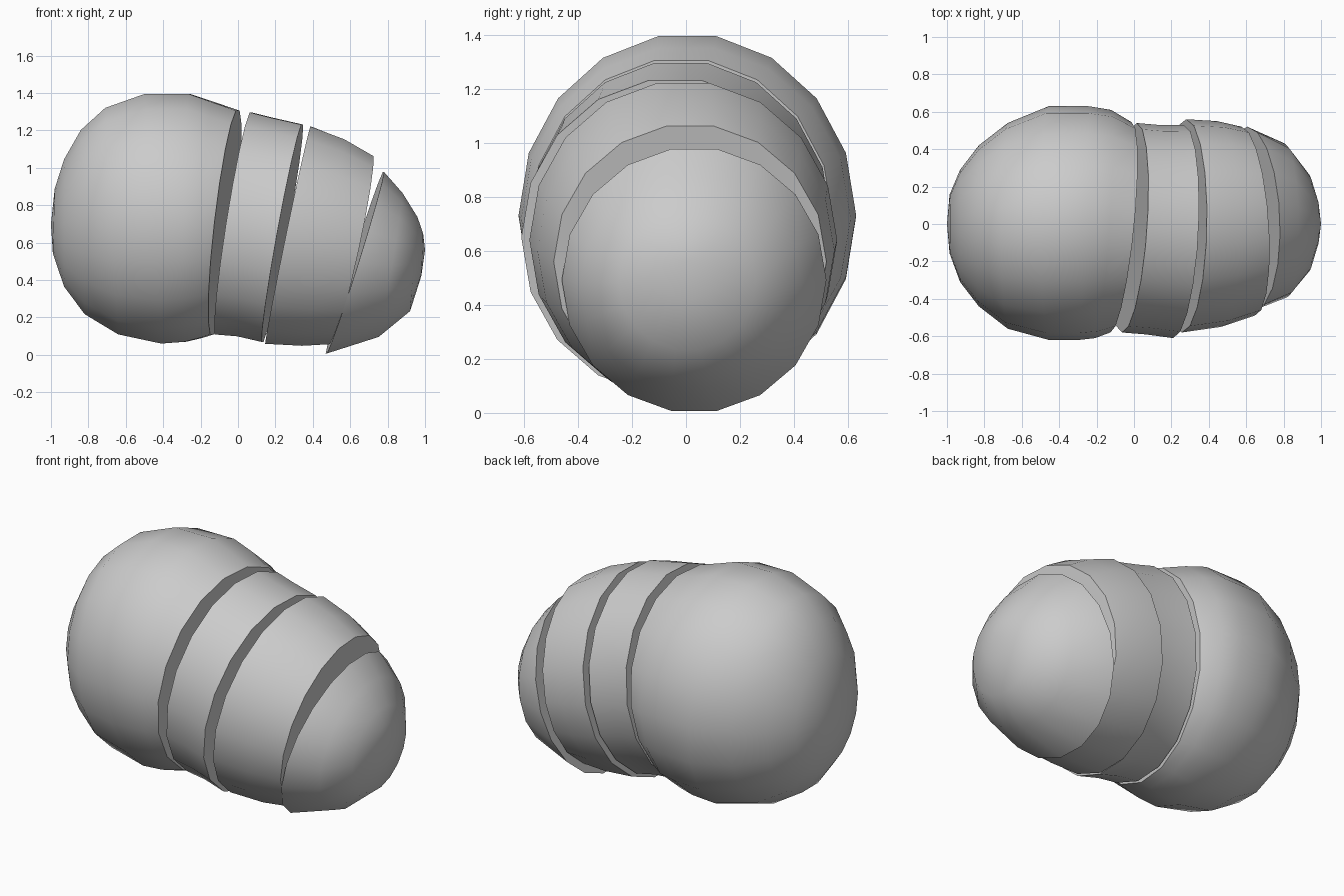
import bpy, bmesh, math

default_cube = bpy.data.objects.get("Cube")
if default_cube:
    bpy.data.objects.remove(default_cube, do_unlink=True)

SIDES = 18

grey = bpy.data.materials.new("plain grey")
grey.use_nodes = True
grey.diffuse_color = (.6, .6, .6, 1)
grey.node_tree.nodes["Principled BSDF"].inputs["Base Color"].default_value = grey.diffuse_color


def add_ring(bm, top_x, top_z, bottom_x, bottom_z, front_y, back_y, skew):
    """Oval ring between a top and a bottom point; skew turns it about the vertical."""
    centre_y = (front_y + back_y) / 2
    ring = []
    for i in range(SIDES):
        angle = math.tau * (i + .5) / SIDES
        up = (1 + math.cos(angle)) / 2
        y = centre_y + math.sin(angle) * (back_y - front_y) / 2
        x = bottom_x + (top_x - bottom_x) * up + skew * (y - centre_y)
        z = bottom_z + (top_z - bottom_z) * up
        ring.append(bm.verts.new((x, y, z)))
    return ring


def build_part(name, rings, left_tip=None, right_tip=None):
    """Loft the rings; close each end with a rounded tip or a flat cut face."""
    bm = bmesh.new()
    loops = [add_ring(bm, *ring) for ring in rings]
    for a, b in zip(loops, loops[1:]):
        for i in range(SIDES):
            j = (i + 1) % SIDES
            bm.faces.new((a[i], a[j], b[j], b[i]))
    for loop, tip in ((loops[0], left_tip), (loops[-1], right_tip)):
        if tip:
            point = bm.verts.new(tip)
            for i in range(SIDES):
                bm.faces.new((loop[i], loop[(i + 1) % SIDES], point))
        else:
            bm.faces.new(loop)
    bmesh.ops.recalc_face_normals(bm, faces=bm.faces)
    mesh = bpy.data.meshes.new(name)
    bm.to_mesh(mesh)
    bm.free()
    mesh.materials.append(grey)
    part = bpy.data.objects.new(name, mesh)
    bpy.context.collection.objects.link(part)
    bpy.ops.object.select_all(action='DESELECT')
    part.select_set(True)
    bpy.context.view_layer.objects.active = part
    bpy.ops.object.shade_smooth_by_angle(angle=math.radians(40))


# Large rounded end with one slanted cut
build_part("large_end", [
    (-.98, .89, -.99, .54, -.16, .16, 0),
    (-.93, 1.05, -.93, .36, -.31, .29, 0),
    (-.84, 1.21, -.82, .21, -.44, .42, 0),
    (-.71, 1.33, -.64, .1, -.56, .54, 0),
    (-.5, 1.405, -.41, .05, -.62, .63, 0),
    (-.26, 1.405, -.28, .06, -.62, .63, .04),
    (-.13, 1.36, -.2, .08, -.61, .61, .07),
    (0, 1.315, -.14, .1, -.58, .545, .1),
], left_tip=(-1, 0, .7))

# Thin slice
build_part("thin_slice", [
    (.07, 1.305, -.12, .1, -.58, .54, .07),
    (.19, 1.275, 0, .09, -.59, .53, .06),
    (.345, 1.24, .13, .06, -.61, .53, .05),
])

# Thick slice
build_part("thick_slice", [
    (.39, 1.23, .145, .05, -.58, .56, .02),
    (.57, 1.16, .34, .04, -.55, .55, -.02),
    (.72, 1.07, .5, .05, -.49, .52, -.07),
])

# Small rounded end with one slanted cut
build_part("small_end", [
    (.78, .985, .47, 0, -.46, .52, -.04),
    (.88, .87, .75, .09, -.39, .43, -.02),
    (.96, .74, .92, .23, -.25, .26, 0),
    (.99, .65, .98, .42, -.11, .12, 0),
], right_tip=(1, 0, .56))
